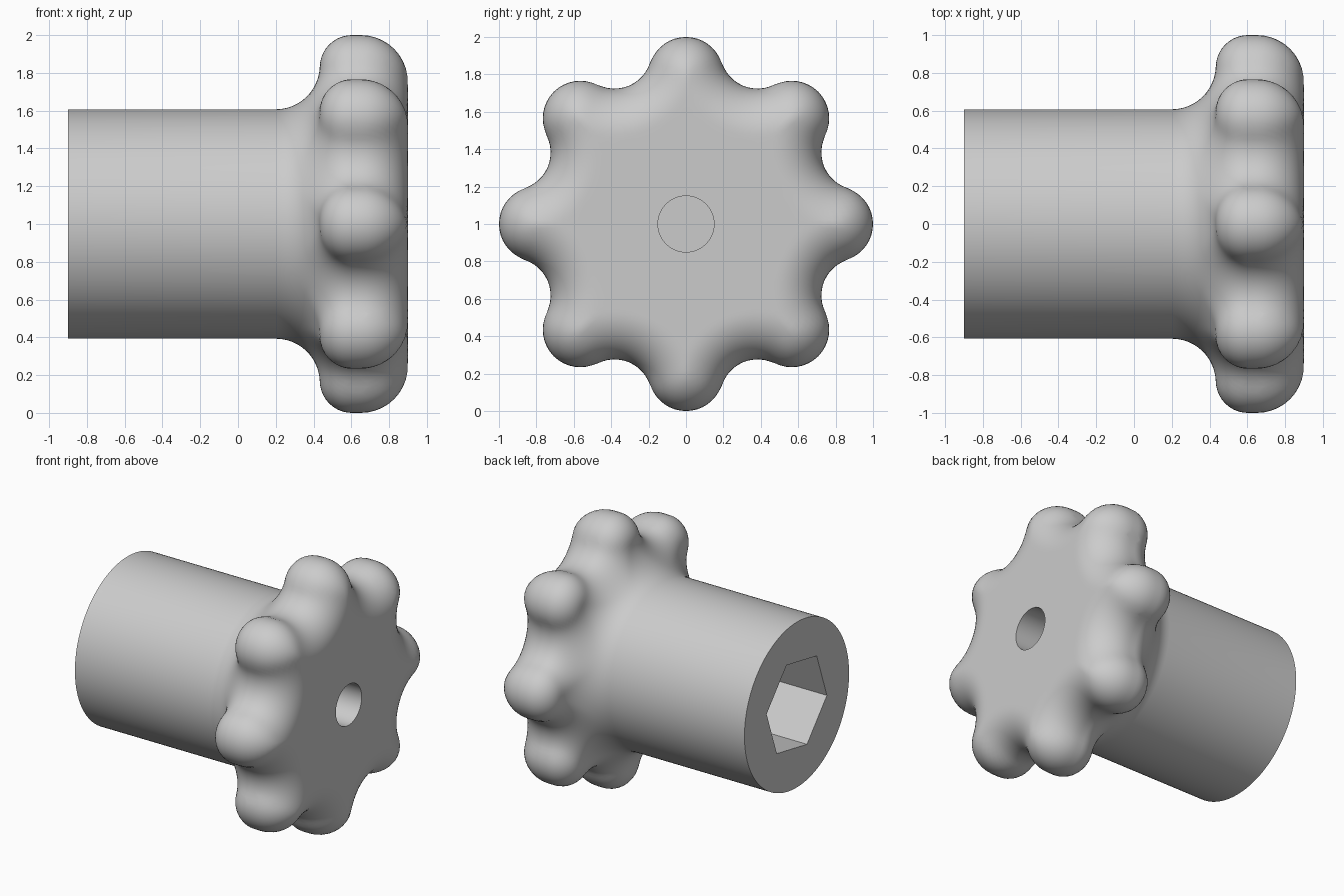
import bpy, bmesh, math
from mathutils import Vector

cube = bpy.data.objects.get("Cube")
if cube:
    bpy.data.objects.remove(cube, do_unlink=True)

# Main sizes (the knob turns about the x axis)
LOBES, LOBE_R = 8, 0.2
HUB_R, FLARE, HUB_END = 0.607, 0.233, -0.9
LEFT_ROUND, RIGHT_ROUND, FACE_X = 0.17, 0.25, 0.9
BORE_R, BORE_DEPTH = 0.15, 0.4
HEX_R, HEX_TURN, HEX_DEPTH = 0.356, math.radians(10.5), 0.8
RINGS = 22
STEP = math.tau / LOBES
LOBE = Vector((0.8, 0.0))
VALLEY = Vector((math.cos(STEP / 2), math.sin(STEP / 2)))
JOIN = math.atan2(VALLEY.y - LOBE.y, VALLEY.x - LOBE.x)


def polar(radius, angle):
    return Vector((radius * math.cos(angle), radius * math.sin(angle)))


def turn(p, a):
    return Vector((p.x * math.cos(a) - p.y * math.sin(a),
                   p.x * math.sin(a) + p.y * math.cos(a)))


def outline():
    """Lobes joined by tangent hollow arcs."""
    pts = []
    start, end = JOIN + math.pi, STEP - JOIN + math.pi
    for k in range(LOBES):
        part = [LOBE + polar(LOBE_R, -JOIN + 2 * JOIN * i / 16) for i in range(16)]
        part += [VALLEY + polar(LOBE_R, start + (end - start) * i / 12) for i in range(12)]
        pts += [turn(p, k * STEP) for p in part]
    return pts


def depth(p):
    """Distance from a point inside the outline to its edge."""
    a = math.atan2(p.y, p.x)
    q = polar(p.length, abs(a - round(a / STEP) * STEP))
    if abs(math.atan2(q.y, q.x - LOBE.x)) <= JOIN:
        return max(0.0, LOBE_R - (q - LOBE).length)
    return max(0.0, (q - VALLEY).length - LOBE_R)


def rounding(d, radius):
    """Drop of a rounded edge at depth d."""
    d = min(d, radius)
    return radius - math.sqrt(max(0.0, radius ** 2 - (radius - d) ** 2))


def left_x(p):
    gap = min(FLARE, max(0.0, HUB_R + FLARE - p.length))
    flare = 0.2 + math.sqrt(max(0.0, FLARE ** 2 - gap ** 2))
    return flare + rounding(depth(p), LEFT_ROUND)


def right_x(p):
    return FACE_X - rounding(depth(p), RIGHT_ROUND)


bm = bmesh.new()


def ring(points, x_of):
    return [bm.verts.new((x_of(p), p.x, p.y + 1)) for p in points]


def bridge(a, b):
    n = len(a)
    for i in range(n):
        j = (i + 1) % n
        bm.faces.new((a[i], a[j], b[j], b[i]))


def loop_edges(r):
    edges = []
    for i, v in enumerate(r):
        w = r[(i + 1) % len(r)]
        edges.append(bm.edges.get((v, w)) or bm.edges.new((v, w)))
    return edges


def inward(pts, radius, t):
    """Slide the outline towards a circle, with fine steps at both ends."""
    s = (1 - math.cos(math.pi * t)) / 2
    return [p.normalized() * (p.length + (radius - p.length) * s) for p in pts]


def pocket(rim, points, mouth_x, floor_x):
    """Flat end face around a blind pocket with its walls and floor."""
    mouth = ring(points, lambda p: mouth_x)
    floor = ring(points, lambda p: floor_x)
    bmesh.ops.triangle_fill(bm, edges=loop_edges(rim) + loop_edges(mouth),
                            use_beauty=True)
    bridge(mouth, floor)
    bm.faces.new(floor)


edge = outline()

# Hub and back of the lobed wheel, from the hub end to the rim
hub_end = ring(inward(edge, HUB_R, 1), lambda p: HUB_END)
back = [hub_end]
for i in range(RINGS, -1, -1):
    back.append(ring(inward(edge, HUB_R, i / RINGS), left_x))
for a, b in zip(back, back[1:]):
    bridge(a, b)

# Rim and front of the lobed wheel
front = [back[-1]]
for i in range(RINGS + 1):
    front.append(ring(inward(edge, 0.4, i / RINGS), right_x))
for a, b in zip(front, front[1:]):
    bridge(a, b)

# Round bore in the front, hexagonal socket in the hub end
pocket(front[-1], [polar(BORE_R, math.tau * i / 48) for i in range(48)],
       FACE_X, FACE_X - BORE_DEPTH)
pocket(hub_end, [polar(HEX_R, HEX_TURN + math.tau * i / 6) for i in range(6)],
       HUB_END, HUB_END + HEX_DEPTH)

bmesh.ops.recalc_face_normals(bm, faces=bm.faces)
mesh = bpy.data.meshes.new("lobed_knob")
bm.to_mesh(mesh)
bm.free()
knob = bpy.data.objects.new("lobed_knob", mesh)
bpy.context.collection.objects.link(knob)

# Plain grey
grey = bpy.data.materials.new("light_grey")
grey.use_nodes = True
colour = (0.6, 0.6, 0.6, 1)
grey.diffuse_color = colour
grey.node_tree.nodes["Principled BSDF"].inputs["Base Color"].default_value = colour
mesh.materials.append(grey)

bpy.ops.object.select_all(action="DESELECT")
knob.select_set(True)
bpy.context.view_layer.objects.active = knob
bpy.ops.object.shade_smooth_by_angle(angle=math.radians(30))
